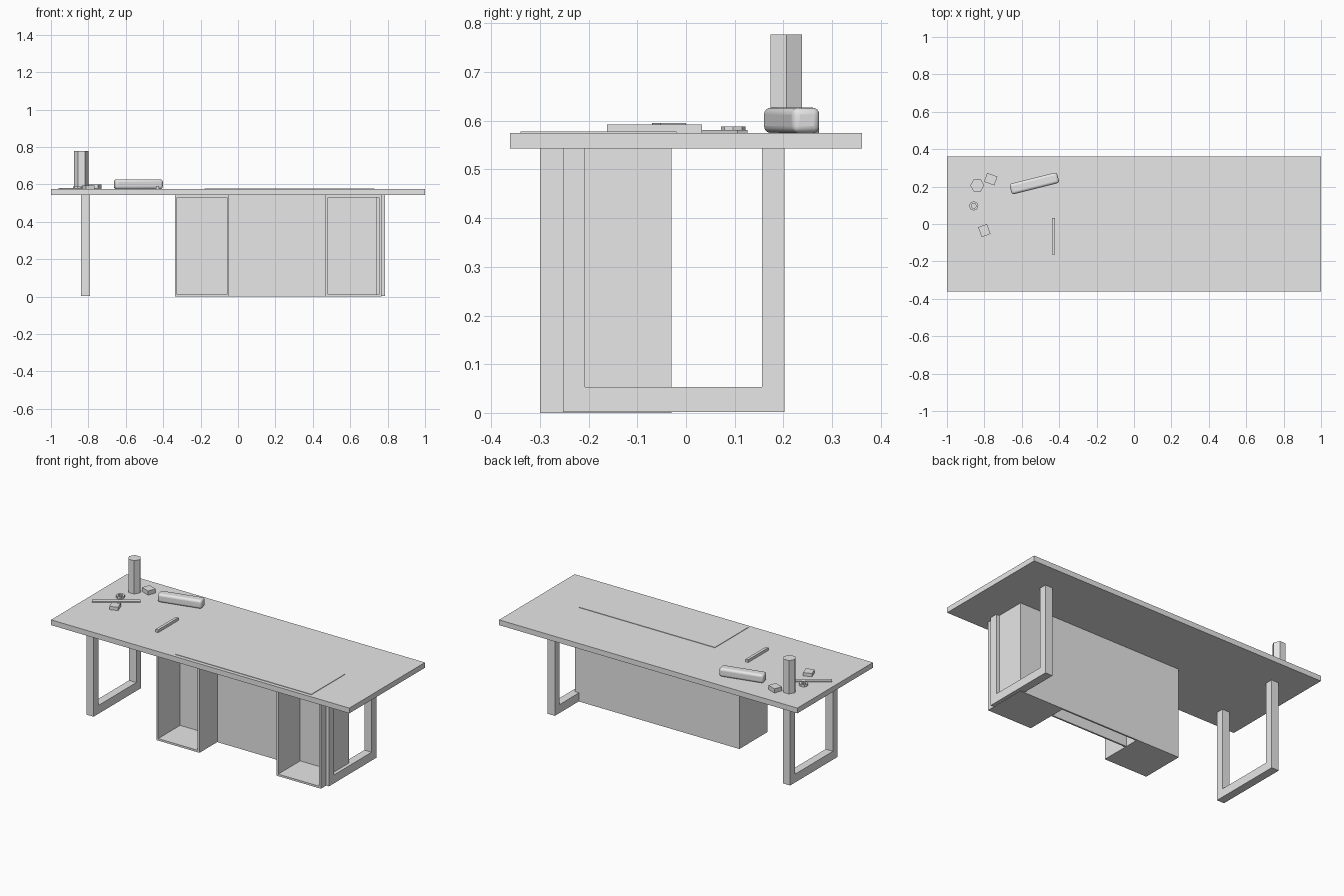
import bpy, bmesh, math
from mathutils import Matrix, Vector

cube = bpy.data.objects.get("Cube")
if cube:
    bpy.data.objects.remove(cube, do_unlink=True)

grey = bpy.data.materials.new("plain_grey")
grey.use_nodes = True
grey.diffuse_color = (0.8, 0.8, 0.8, 1)
grey.node_tree.nodes["Principled BSDF"].inputs["Base Color"].default_value = (0.8, 0.8, 0.8, 1)

TOP = 0.575     # desk surface
UNDER = 0.543   # underside of the desk top


def finish(name, bm):
    bmesh.ops.recalc_face_normals(bm, faces=bm.faces)
    mesh = bpy.data.meshes.new(name)
    bm.to_mesh(mesh)
    bm.free()
    mesh.materials.append(grey)
    obj = bpy.data.objects.new(name, mesh)
    bpy.context.collection.objects.link(obj)
    return obj


def box_mesh(x, y, z):
    """Box from three (low, high) ranges."""
    bm = bmesh.new()
    size = Matrix.Diagonal([b - a for a, b in (x, y, z)] + [1])
    centre = Vector([(a + b) / 2 for a, b in (x, y, z)])
    bmesh.ops.create_cube(bm, size=1, matrix=Matrix.Translation(centre) @ size)
    return bm


def box(name, x, y, z):
    return finish(name, box_mesh(x, y, z))


def item(name, at, size, degrees=0):
    """Turned box lying on the desk."""
    l, w, h = size
    obj = box(name, (-l / 2, l / 2), (-w / 2, w / 2), (0, h))
    obj.location = (at[0], at[1], TOP)
    obj.rotation_euler.z = math.radians(degrees)
    return obj


def extrude(name, points, offset):
    bm = bmesh.new()
    face = bm.faces.new([bm.verts.new(p) for p in points])
    new = bmesh.ops.extrude_face_region(bm, geom=[face], use_keep_orig=True)
    verts = [g for g in new["geom"] if isinstance(g, bmesh.types.BMVert)]
    bmesh.ops.translate(bm, vec=offset, verts=verts)
    return finish(name, bm)


# Desk top
box("desk_top", (-1, 1), (-0.362, 0.362), (UNDER, TOP))

# U-shaped leg frames
u_shape = [(-0.253, UNDER), (-0.253, 0.002), (0.202, 0.002), (0.202, UNDER),
           (0.156, UNDER), (0.156, 0.053), (-0.207, 0.053), (-0.207, UNDER)]
for name, x in (("right_leg_frame", -0.84), ("left_leg_frame", 0.738)):
    extrude(name, [(x, y, z) for y, z in u_shape], (0.049, 0, 0))

# Open-fronted cabinets
for name, x0, x1 in (("right_cabinet", -0.337, -0.048), ("left_cabinet", 0.468, 0.766)):
    bm = box_mesh((x0, x1), (-0.3, -0.04), (0, UNDER))
    front = min(bm.faces, key=lambda f: f.calc_center_median().y)
    bmesh.ops.inset_individual(bm, faces=[front], thickness=0.017)
    new = bmesh.ops.extrude_discrete_faces(bm, faces=[front])
    bmesh.ops.translate(bm, vec=(0, 0.21, 0), verts=new["faces"][0].verts)
    finish(name, bm)

# Boards between and behind the cabinets
box("front_board", (-0.048, 0.468), (-0.13, -0.12), (0, UNDER))
box("back_board", (-0.337, 0.766), (-0.04, -0.03), (0, UNDER))

# Thin desk mat
box("desk_mat", (-0.18, 0.73), (-0.34, -0.02), (TOP, TOP + 0.003))

# Pen pot
bm = bmesh.new()
bmesh.ops.create_cone(bm, cap_ends=True, segments=6, radius1=0.0375, radius2=0.0375, depth=0.202)
xs = [v.co.x for v in bm.verts]
if max(xs) < 0.036:
    bmesh.ops.rotate(bm, verts=bm.verts, matrix=Matrix.Rotation(math.pi / 6, 3, 'Z'))
pot = finish("pen_pot", bm)
pot.location = (-0.838, 0.206, TOP + 0.101)

# Rounded case
case = item("rounded_case", (-0.533, 0.217), (0.262, 0.058, 0.052), 14)
bevel = case.modifiers.new("round", 'BEVEL')
bevel.width = 0.014
bevel.segments = 4
bpy.context.view_layer.objects.active = case
case.select_set(True)
bpy.ops.object.shade_smooth_by_angle()
case.select_set(False)

# Small blocks, bar and ruler
item("front_block", (-0.8, -0.035), (0.05, 0.056, 0.02), 20)
item("back_block", (-0.766, 0.24), (0.058, 0.05, 0.025), -20)
item("bar", (-0.431, -0.065), (0.017, 0.195, 0.017))
item("ruler", (-0.845, 0.04), (0.265, 0.024, 0.006), 35)

# Set square with a triangular opening
corners = [Vector((-0.955, -0.215)), Vector((-0.755, -0.105)), Vector((-0.927, -0.075))]
middle = sum(corners, Vector((0, 0))) / 3
bm = bmesh.new()
face = bm.faces.new([bm.verts.new((*c, TOP + 0.005)) for c in corners])
bmesh.ops.inset_individual(bm, faces=[face], thickness=0.018)
bmesh.ops.delete(bm, geom=[face], context='FACES')
bmesh.ops.solidify(bm, geom=bm.faces[:], thickness=0.005)
finish("set_square", bm)

# Small faceted ring
bm = bmesh.new()
SIDES = 8
loops = []
for i in range(SIDES):
    a = math.tau * i / SIDES
    loops.append([bm.verts.new((r * math.cos(a), r * math.sin(a), z))
                  for r, z in ((0.025, 0), (0.025, 0.013), (0.013, 0.013), (0.013, 0))])
for i in range(SIDES):
    a, b = loops[i], loops[(i + 1) % SIDES]
    for j in range(4):
        k = (j + 1) % 4
        bm.faces.new((a[j], b[j], b[k], a[k]))
ring = finish("tape_ring", bm)
ring.location = (-0.857, 0.097, TOP)
